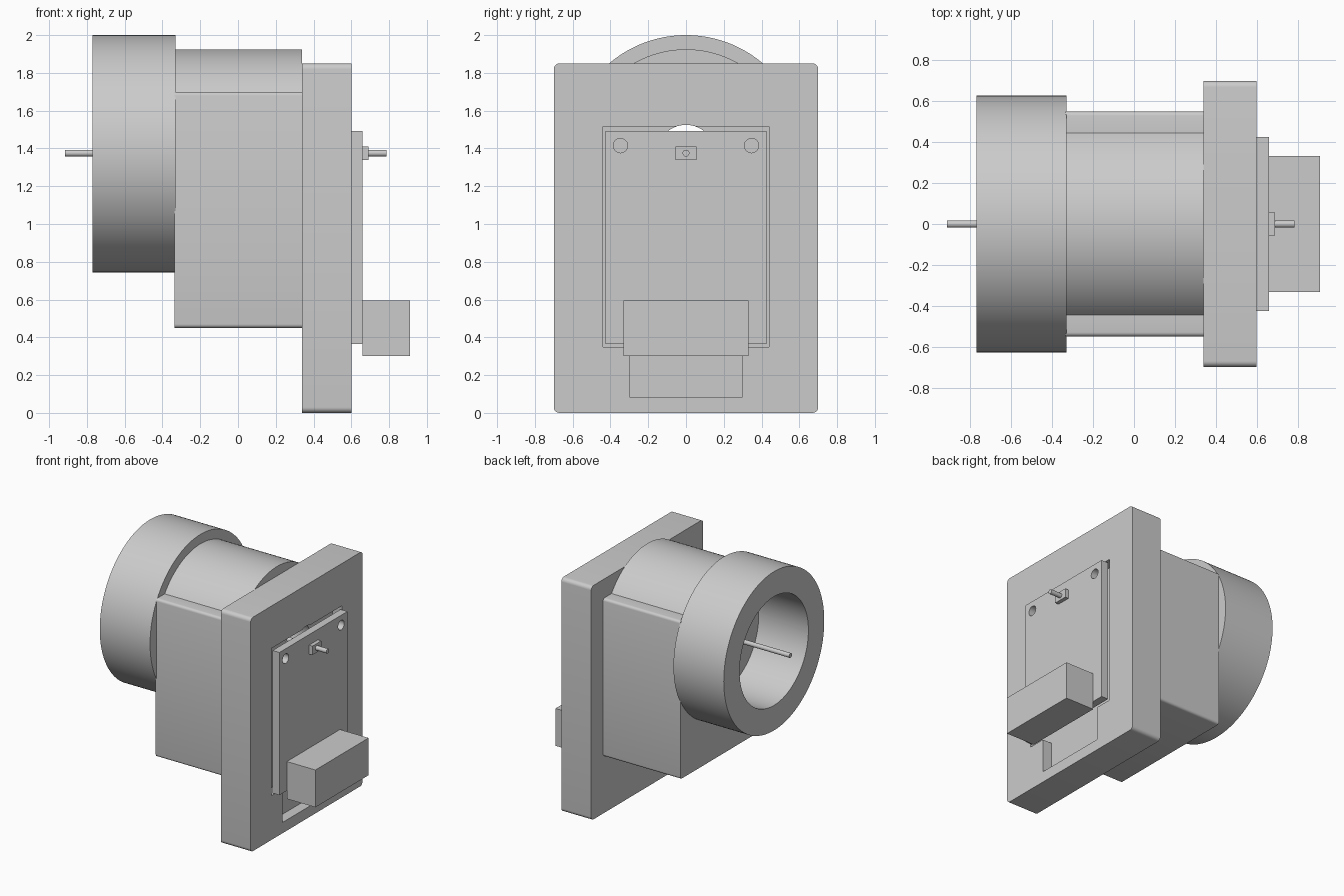
import bpy, bmesh
from math import sin, cos, pi, asin, radians

if "Cube" in bpy.data.objects:
    bpy.data.objects.remove(bpy.data.objects["Cube"])

GREY = (0.6, 0.6, 0.6, 1)
grey = bpy.data.materials.new("plain grey")
grey.use_nodes = True
grey.diffuse_color = GREY
grey.node_tree.nodes["Principled BSDF"].inputs["Base Color"].default_value = GREY

AXIS = 1.372          # height of the barrel axis


def arc(y, z, r, a0, a1, n):
    return [(y + r * cos(a0 + (a1 - a0) * i / n), z + r * sin(a0 + (a1 - a0) * i / n))
            for i in range(n + 1)]


def circle(y, z, r, n=96):
    return arc(y, z, r, 0, 2 * pi, n)[:-1]


def rect(half, z0, z1, r=0.0):
    if not r:
        return [(half, z0), (half, z1), (-half, z1), (-half, z0)]
    pts = []
    for i, (sy, z) in enumerate([(1, z1 - r), (-1, z1 - r), (-1, z0 + r), (1, z0 + r)]):
        pts += arc(sy * (half - r), z, r, i * pi / 2, (i + 1) * pi / 2, 6)
    return pts


def prism(name, outline, x0, x1):
    """Extrude a counter-clockwise (y, z) outline along x."""
    bm = bmesh.new()
    face = bm.faces.new([bm.verts.new((x0, y, z)) for y, z in outline])
    ext = bmesh.ops.extrude_face_region(bm, geom=[face])["geom"]
    verts = [v for v in ext if isinstance(v, bmesh.types.BMVert)]
    bmesh.ops.translate(bm, verts=verts, vec=(x1 - x0, 0, 0))
    bmesh.ops.recalc_face_normals(bm, faces=bm.faces)
    mesh = bpy.data.meshes.new(name)
    bm.to_mesh(mesh)
    bm.free()
    mesh.materials.append(grey)
    obj = bpy.data.objects.new(name, mesh)
    bpy.context.collection.objects.link(obj)
    return obj


def cut(obj, outline, x0, x1):
    """Remove a prism from obj and bake the result."""
    cutter = prism("cutter", outline, x0, x1)
    cutter.hide_render = True
    mod = obj.modifiers.new("cut", "BOOLEAN")
    mod.operation, mod.solver, mod.object = "DIFFERENCE", "EXACT", cutter
    bpy.context.view_layer.update()
    result = bpy.data.meshes.new_from_object(
        obj.evaluated_get(bpy.context.evaluated_depsgraph_get()))
    obj.modifiers.clear()
    obj.data = result
    bpy.data.objects.remove(cutter)


# Large front ring
ring = prism("barrel_ring", circle(0, AXIS, 0.628, 128), -0.77, -0.33)
cut(ring, circle(0, AXIS, 0.43), -0.9, -0.2)

# Housing: round top rising from a square block with narrow ledges
R, LEDGE, HALF, C = 0.553, 1.70, 0.55, 0.02
a = asin((LEDGE - AXIS) / R)
outline = arc(HALF - C, LEDGE - C, C, 0, pi / 2, 4)
outline += arc(0, AXIS, R, a, pi - a, 48)
outline += arc(C - HALF, LEDGE - C, C, pi / 2, pi, 4)
outline += arc(C - HALF, 0.45 + C, C, pi, 1.5 * pi, 4)
outline += arc(HALF - C, 0.45 + C, C, 1.5 * pi, 2 * pi, 4)
body = prism("housing", outline, -0.335, 0.34)
cut(body, circle(0, AXIS, 0.153, 48), -0.5, 0.5)

# Mounting plate with bore, board pocket and lower pocket
plate = prism("mounting_plate", rect(0.70, 0, 1.85, 0.03), 0.34, 0.60)
cut(plate, circle(0, AXIS, 0.153, 48), 0.2, 0.8)
cut(plate, rect(0.44, 0.35, 1.515), 0.52, 0.7)
cut(plate, rect(0.30, 0.085, 0.40), 0.52, 0.7)

# Circuit board with two screw holes
board = prism("circuit_board", rect(0.425, 0.365, 1.493), 0.60, 0.66)
for side in (-1, 1):
    cut(board, circle(side * 0.347, 1.415, 0.038, 32), 0.5, 0.8)

# Connector, rod holder and the long thin rod
prism("connector_block", rect(0.332, 0.30, 0.595), 0.66, 0.91)
prism("rod_holder", rect(0.056, 1.34, 1.41), 0.66, 0.69)
prism("rod", circle(0, 1.375, 0.018, 24), -0.915, 0.785)

# Smooth round surfaces, keep hard edges
bpy.ops.object.select_all(action="DESELECT")
for obj in bpy.context.collection.objects:
    if obj.type == "MESH" and obj.data.materials and obj.data.materials[0] == grey:
        obj.select_set(True)
        bpy.context.view_layer.objects.active = obj
bpy.ops.object.shade_smooth_by_angle(angle=radians(30))
